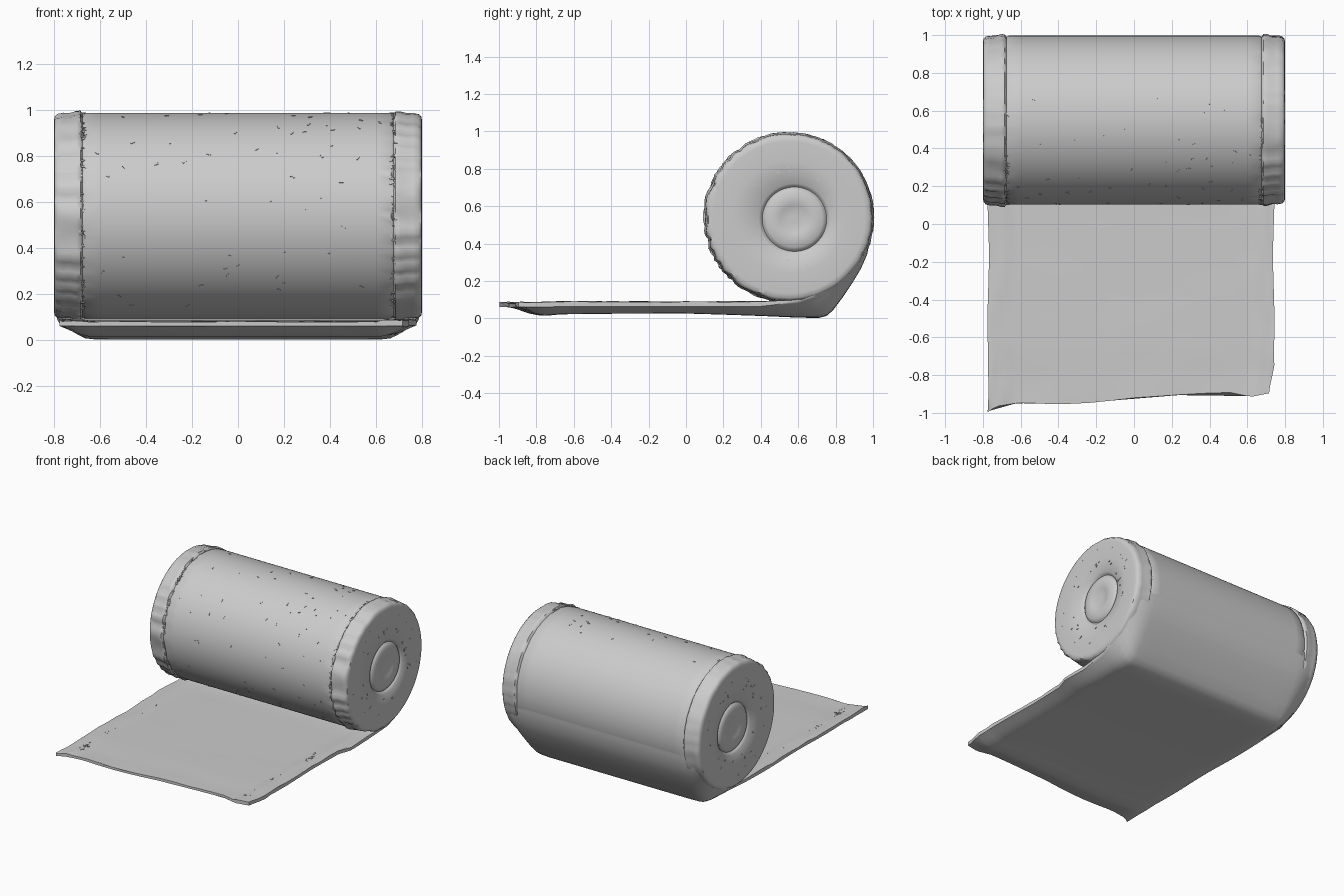
import bpy, bmesh, math, random
from mathutils import Matrix, Vector

if "Cube" in bpy.data.objects:
    bpy.data.objects.remove(bpy.data.objects["Cube"])

random.seed(4)
grey = bpy.data.materials.new("pale grey cloth")
grey.diffuse_color = (0.6, 0.6, 0.6, 1)
grey.use_nodes = True
grey.node_tree.nodes["Principled BSDF"].inputs["Base Color"].default_value = grey.diffuse_color
CY, CZ, R = 0.55, 0.54, 0.447      # roll centre and radius


def finish(name, bm, angle=40):
    bmesh.ops.recalc_face_normals(bm, faces=bm.faces)
    me = bpy.data.meshes.new(name)
    bm.to_mesh(me)
    bm.free()
    me.materials.append(grey)
    ob = bpy.data.objects.new(name, me)
    bpy.context.collection.objects.link(ob)
    bpy.ops.object.select_all(action='DESELECT')
    ob.select_set(True)
    bpy.context.view_layer.objects.active = ob
    bpy.ops.object.shade_smooth_by_angle(angle=math.radians(angle))
    return ob


def loft(bm, loops):
    rings = [[bm.verts.new(p) for p in loop] for loop in loops]
    n = len(rings[0])
    for a, b in zip(rings, rings[1:]):
        for i in range(n):
            bm.faces.new((a[i], a[(i + 1) % n], b[(i + 1) % n], b[i]))
    bm.faces.new(rings[0])
    bm.faces.new(rings[-1])


def lerp(table, x):
    for (x0, y0), (x1, y1) in zip(table, table[1:]):
        if x <= x1:
            return y0 + (y1 - y0) * max(0, (x - x0) / (x1 - x0))
    return table[-1][1]


# Roll: lathe along x, with puckered hems and a grooved core at both ends
half = [(0, R), (0.3, R), (0.6, R), (0.665, R), (0.675, R - 0.006), (0.685, R + 0.008),
        (0.705, R + 0.008), (0.73, R), (0.76, R), (0.785, R - 0.004), (0.797, R - 0.016),
        (0.8, R - 0.04), (0.797, 0.3), (0.793, 0.19), (0.783, 0.18), (0.775, 0.172),
        (0.785, 0.163), (0.795, 0.15), (0.795, 0.08), (0.79, 0.07), (0.79, 0.02)]
profile = [(-x, r) for x, r in reversed(half[1:])] + half
SEG = 120
loops = []
for x, r in profile:
    core = r < 0.25
    cy, cz = (0.58, 0.53) if core else (CY, CZ)
    hem = 0.67 < abs(x) < 0.79 and not core
    loop = []
    for i in range(SEG):
        a = 2 * math.pi * i / SEG
        rr = r
        if hem:
            front = max(0, -math.cos(a)) * 0.7 + 0.2
            rr += front * 0.008 * (math.sin(a * 26 + 3 * math.sin(a * 5 + x)) - 0.3)
            rr += random.uniform(-0.002, 0.002)
        loop.append((x, cy + rr * math.cos(a), cz + rr * math.sin(a)))
    loops.append(loop)
bm = bmesh.new()
loft(bm, loops)
finish("bandage_roll", bm, 50)

# Loose sheet: ragged front edge, rounded underside, sweeping up behind the roll
front_edge = [(-0.78, -1.0), (-0.73, -0.965), (-0.6, -0.945), (-0.4, -0.955), (-0.2, -0.945),
              (0, -0.92), (0.3, -0.9), (0.5, -0.89), (0.62, -0.915), (0.72, -0.895)]
# each station: underside y, z, upper y, z, left width, right width
stations = [(-1, 0.062, -1, 0.08, 0.775, 0.715), (-0.95, 0.05, -0.95, 0.08, 0.772, 0.72),
            (-0.87, 0.026, -0.87, 0.08, 0.77, 0.733), (-0.8, 0.014, -0.8, 0.08, 0.772, 0.743)]
for k in range(12):
    y = -0.7 + k * 0.1
    z = 0.02 + 0.006 * math.sin((y + 0.8) * 2.2) - max(0, y) * 0.025
    w = 0.772 + 0.004 * math.sin(y * 9)
    stations.append((y, z, y, 0.084, w, w - 0.032 if y < 0.15 else w))
stations += [(0.6, 0.004, 0.6, 0.1, 0.785, 0.785), (0.71, 0.002, 0.69, 0.135, 0.79, 0.79),
             (0.75, 0.012, 0.76, 0.175, 0.793, 0.793), (0.785, 0.042, 0.82, 0.22, 0.794, 0.794),
             (0.84, 0.115, 0.87, 0.265, 0.795, 0.795), (0.89, 0.19, 0.91, 0.315, 0.795, 0.795),
             (0.935, 0.265, 0.94, 0.36, 0.795, 0.795), (0.968, 0.34, 0.955, 0.4, 0.795, 0.795),
             (0.985, 0.42, 0.96, 0.45, 0.792, 0.792), (0.992, 0.52, 0.96, 0.52, 0.788, 0.788)]
side = [0, 0.15, 0.3, 0.45, 0.6, 0.72, 0.8, 0.84, 0.88, 0.92, 0.96, 0.985, 1]
cols = [-c for c in reversed(side[1:])] + side
round_off = [(0.78, 1), (0.84, 0.95), (0.88, 0.8), (0.92, 0.58), (0.96, 0.28), (1, 0)]
loops = []
for oy, oz, iy, iz, wl, wr in stations:
    under, upper = [], []
    for c in cols:
        x = c * (wr if c > 0 else wl)
        b = lerp(round_off, abs(c))
        rag = (front_edge and lerp(front_edge, x) + 1) * max(0, min(1, (-oy - 0.6) / 0.4))
        flat = oy < 0.55
        lip = 0.02 if flat else 0.012
        ez = max(iz - lip, oz) if flat else iz - lip
        under.append((x, iy + (oy - iy) * b + rag, ez + (oz - ez) * b))
        crumple = 0.0
        if flat:
            crumple = random.uniform(-0.002, 0.002)
            if abs(c) > 0.85:
                crumple += random.uniform(0, 0.008)
        upper.append((x, iy + rag, iz + crumple))
    loops.append(under + upper[::-1])
bm = bmesh.new()
loft(bm, loops)
finish("loose_sheet", bm, 50)

# Small thread flecks, densest along the hems
bm = bmesh.new()


def fleck(pos, normal, size):
    n = Vector(normal)
    rot = n.to_track_quat('Z', 'Y').to_matrix().to_4x4()
    spin = Matrix.Rotation(random.uniform(0, 6.28), 4, 'Z')
    scale = Matrix.Diagonal((size, size * 0.35, 0.005, 1))
    bmesh.ops.create_cube(bm, size=1, matrix=Matrix.Translation(pos) @ rot @ spin @ scale)


def roll_fleck(x, a, size):
    n = (0, math.cos(a), math.sin(a))
    fleck((x, CY + R * n[1], CZ + R * n[2]), n, size)


for s in (-1, 1):
    for i in range(70):
        roll_fleck(s * random.uniform(0.665, 0.69), random.uniform(1.5, 4.3), 0.016)
        if i < 55:
            x = s * random.uniform(0.66, 0.7) if s < 0 else random.uniform(0.63, 0.67)
            fleck((x, random.uniform(-0.88, 0.1), 0.084), (0, 0, 1), 0.016)
        if i < 45:
            a, r = random.uniform(0, 6.28), random.uniform(0.22, 0.4)
            y, z = CY + r * math.cos(a), CZ + r * math.sin(a)
            if z - 0.1 > (y - 0.6) * 0.8:
                fleck((s * 0.797, y, z), (s, 0, 0), 0.014)
for i in range(70):
    roll_fleck(random.uniform(-0.64, 0.64), random.uniform(1.2, 4.2), 0.018)
finish("thread_flecks", bm, 30)
